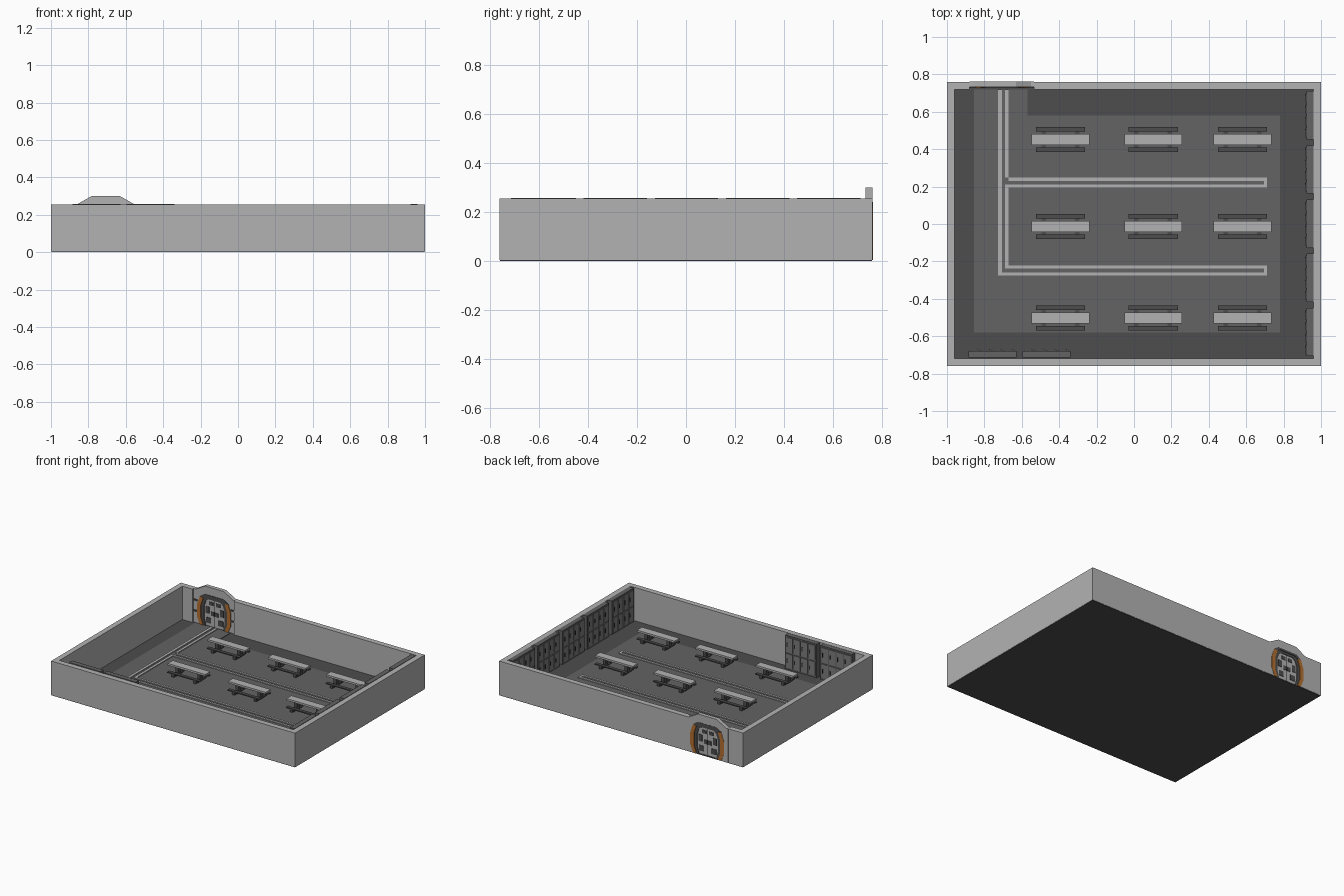
import bpy, bmesh

if "Cube" in bpy.data.objects:
    bpy.data.objects.remove(bpy.data.objects["Cube"])

MATS = {}


def mat(name, c):
    m = bpy.data.materials.new(name)
    m.diffuse_color = (*c, 1)
    m.use_nodes = True
    m.node_tree.nodes["Principled BSDF"].inputs["Base Color"].default_value = m.diffuse_color
    MATS[name] = m


mat("light_grey", (0.45, 0.45, 0.45))
mat("mid_grey", (0.2, 0.2, 0.2))
mat("floor_grey", (0.125, 0.125, 0.125))
mat("dark_grey", (0.075, 0.075, 0.075))
mat("black", (0.02, 0.02, 0.02))
mat("orange", (0.45, 0.16, 0.03))


def finish(name, bm, m):
    bmesh.ops.recalc_face_normals(bm, faces=bm.faces)
    me = bpy.data.meshes.new(name)
    bm.to_mesh(me)
    bm.free()
    ob = bpy.data.objects.new(name, me)
    bpy.context.collection.objects.link(ob)
    me.materials.append(MATS[m])
    return ob


def boxes(name, lst, m):
    """One object from boxes given as x0, x1, y0, y1, z0, z1."""
    bm = bmesh.new()
    for x0, x1, y0, y1, z0, z1 in lst:
        vs = bmesh.ops.create_cube(bm, size=1)["verts"]
        for v in vs:
            v.co = ((x0 + x1) / 2 + v.co.x * (x1 - x0),
                    (y0 + y1) / 2 + v.co.y * (y1 - y0),
                    (z0 + z1) / 2 + v.co.z * (z1 - z0))
    return finish(name, bm, m)


def prism(name, polys, y0, y1, m, cx=0):
    """Extrude x-z outlines along y."""
    bm = bmesh.new()
    for pts in polys:
        f = bm.faces.new([bm.verts.new((cx + x, y0, z)) for x, z in pts])
        r = bmesh.ops.extrude_face_region(bm, geom=[f])
        for v in r["geom"]:
            if isinstance(v, bmesh.types.BMVert):
                v.co.y = y1
    return finish(name, bm, m)


def mirrored(half):
    return half + [(-x, z) for x, z in reversed(half)]


def arch(outer, inner):
    """Outline between two half profiles, open at the floor."""
    o, i = mirrored(outer), mirrored(inner)
    return o + i[::-1]


# Floor: dark slab, lighter walking area
boxes("floor_slab", [(-0.998, 0.998, -0.758, 0.758, 0, 0.008)], "dark_grey")
boxes("floor_area", [(-0.855, 0.78, -0.58, 0.58, 0.006, 0.012),
                     (-0.855, -0.57, 0.58, 0.72, 0.006, 0.012)], "floor_grey")

# Outer walls with a doorway gap in the back
H, T, X, Y = 0.255, 0.04, 1.0, 0.76
DX = -0.707
boxes("walls", [(-X, X, -Y, -Y + T, 0.004, H),
                (-X, -X + T, -Y + T, Y, 0.004, H),
                (X - T, X, -Y + T, Y, 0.004, H),
                (-X + T, DX - 0.172, Y - T, Y, 0.004, H),
                (DX + 0.172, X - T, Y - T, Y, 0.004, H)], "light_grey")

# Light guide rails on the floor
z0, z1 = 0.01, 0.018
rails = [(-0.727, -0.707, -0.275, 0.72), (-0.69, -0.671, -0.222, 0.195),
         (-0.69, -0.671, 0.248, 0.72)]
for yc, xs in ((0.2215, -0.69), (-0.2485, -0.707)):
    rails += [(-0.671 if yc > 0 else -0.69, 0.711, yc + 0.0095, yc + 0.0265),
              (xs, 0.711, yc - 0.0265, yc - 0.0095),
              (0.695, 0.711, yc - 0.0095, yc + 0.0095)]
boxes("floor_rails", [(*r, z0, z1) for r in rails], "light_grey")

# Tables, each with two pedestals and a bench on both sides
tops, legs, benches = [], [], []
for yc in (0.452, -0.013, -0.503):
    for xc in (-0.393, 0.102, 0.58):
        tops.append((xc - 0.154, xc + 0.154, yc - 0.029, yc + 0.029, 0.07, 0.084))
        for s in (-1, 1):
            px, by = xc + s * 0.09, yc + s * 0.054
            legs.append((px - 0.012, px + 0.012, yc - 0.014, yc + 0.014, 0.01, 0.07))
            legs.append((px - 0.012, px + 0.012, yc - 0.045, yc + 0.045, 0.01, 0.018))
            benches.append((xc - 0.132, xc + 0.132, by - 0.012, by + 0.012, 0.034, 0.042))
            for q in (-1, 1):
                qx = xc + q * 0.09
                benches.append((qx - 0.01, qx + 0.01, by - 0.008, by + 0.008, 0.01, 0.034))
boxes("table_tops", tops, "light_grey")
boxes("table_legs", legs, "dark_grey")
boxes("benches", benches, "dark_grey")

# Lockers: local u runs along the wall, d is depth out from the wall
bodies, doors, handles = [], [], []


def locker(place, u0, u1):
    bodies.append(place(u0, u1, 0, 0.036, 0.008, 0.257))
    n = 4
    w = (u1 - u0 - 0.012) / n
    for k in range(n):
        a = u0 + 0.006 + k * w
        for lo, hi in ((0.022, 0.125), (0.137, 0.246)):
            doors.append(place(a + 0.004, a + w - 0.004, 0.035, 0.041, lo, hi))
            handles.append(place(a + w - 0.018, a + w - 0.012, 0.04, 0.044,
                                 (lo + hi) / 2 - 0.015, (lo + hi) / 2 + 0.015))


def on_right(u0, u1, d0, d1, a, b):
    return (0.959 - d1, 0.959 - d0, u0, u1, a, b)


def on_front(u0, u1, d0, d1, a, b):
    return (u0, u1, -0.714 + d0, -0.714 + d1, a, b)


for k in range(5):
    yc = 0.582 - k * 0.29
    locker(on_right, yc - 0.129, yc + 0.129)
for xc in (-0.757, -0.468):
    locker(on_front, xc - 0.129, xc + 0.129)
boxes("locker_bodies", bodies, "floor_grey")
boxes("locker_doors", doors, "mid_grey")
boxes("locker_handles", handles, "black")

# Door surround, orange jambs, dark inner frame
hole = [(-0.115, 0.004), (-0.138, 0.06), (-0.138, 0.15), (-0.115, 0.215), (-0.08, 0.24)]
inner = [(-0.088, 0.004), (-0.108, 0.06), (-0.108, 0.15), (-0.088, 0.208), (-0.065, 0.225)]
leaf = [(-0.07, 0.004), (-0.085, 0.06), (-0.085, 0.15), (-0.07, 0.19), (-0.05, 0.207)]
surround = [(-0.172, 0.004), (-0.172, 0.255), (-0.155, 0.255), (-0.077, 0.299)]
prism("door_surround", [arch(surround, hole)], 0.732, 0.761, "light_grey", DX)
side = hole[:4] + inner[:4][::-1]
prism("door_jambs", [side, [(-x, z) for x, z in side]], 0.727, 0.763, "orange", DX)
top = hole[3:] + [(-x, z) for x, z in hole[3:][::-1]]
prism("door_lintel", [top + mirrored(inner[3:])[::-1]], 0.729, 0.762, "dark_grey", DX)
prism("door_frame", [arch(inner, leaf)], 0.732, 0.758, "dark_grey", DX)

# Two sliding leaves with raised dark plates
half = leaf + [(-0.003, 0.207), (-0.003, 0.004)]
prism("door_leaves", [half, [(-x, z) for x, z in half]], 0.738, 0.754, "light_grey", DX)
plates = []
for s in (-1, 1):
    for a, b, lo, hi in ((0.03, 0.07, 0.03, 0.07), (0.003, 0.03, 0.09, 0.12),
                         (0.045, 0.075, 0.1, 0.15), (0.012, 0.045, 0.165, 0.19)):
        xs = sorted((DX + s * a, DX + s * b))
        plates.append((*xs, 0.735, 0.757, lo, hi))
boxes("door_plates", plates, "dark_grey")
boxes("door_seam", [(DX - 0.003, DX + 0.003, 0.74, 0.752, 0.004, 0.207)], "black")

# Short bars on the inside wall beside the door
boxes("door_side_bars", [(DX + s * 0.157 - 0.018, DX + s * 0.157 + 0.018, 0.726, 0.733, z, z + 0.012)
                         for s in (-1, 1) for z in (0.09, 0.17)], "dark_grey")
